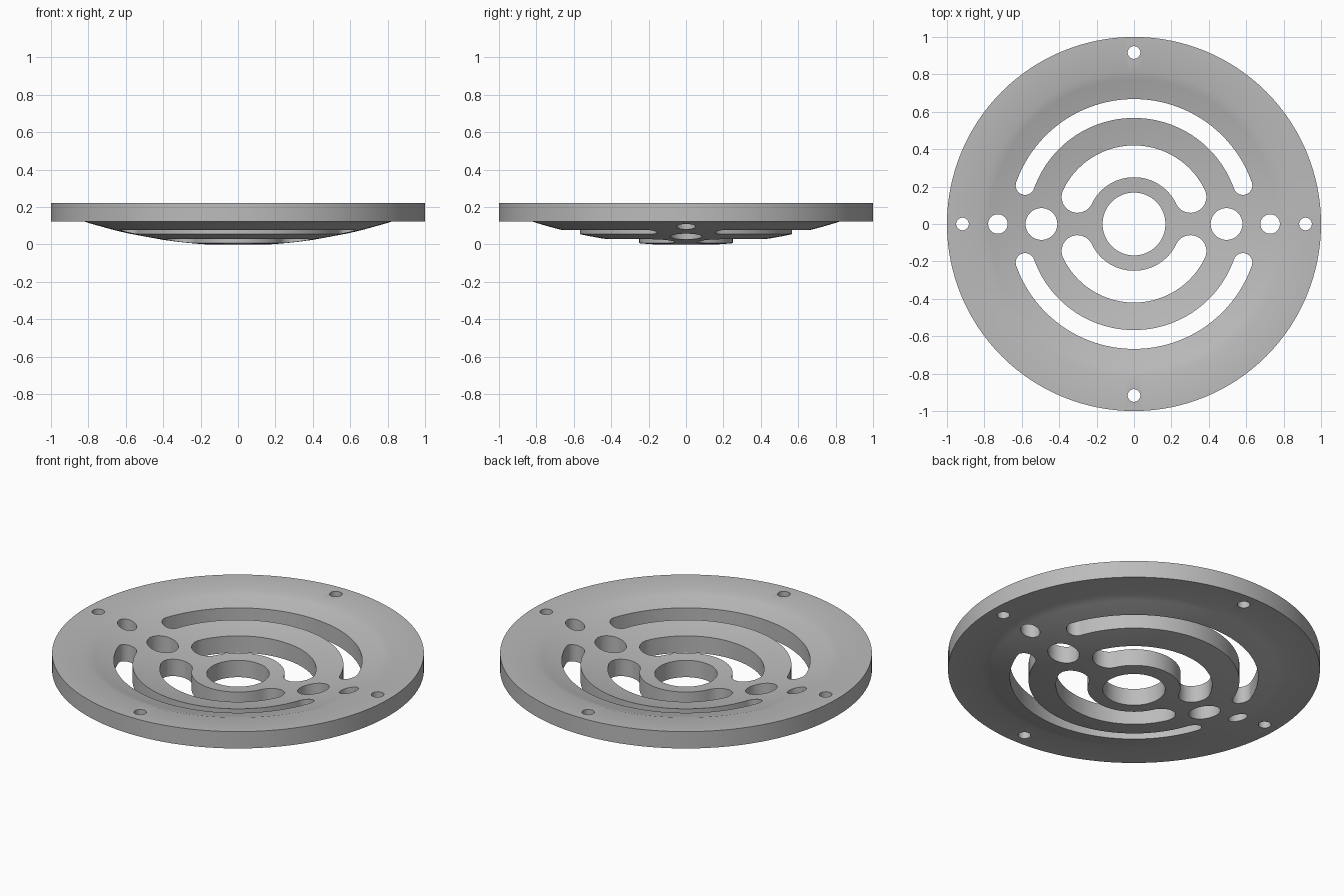
import bpy, bmesh
from math import sin, cos, pi, radians, sqrt, atan2

cube = bpy.data.objects.get("Cube")
if cube:
    bpy.data.objects.remove(cube, do_unlink=True)

SEGMENTS = 128
DISH_EDGE, HUB_HOLE, THICKNESS = 0.82, 0.168, 0.1
SPHERE = 2.72


def make_object(name, bm):
    bmesh.ops.recalc_face_normals(bm, faces=bm.faces[:])
    mesh = bpy.data.meshes.new(name)
    bm.to_mesh(mesh)
    bm.free()
    obj = bpy.data.objects.new(name, mesh)
    bpy.context.collection.objects.link(obj)
    return obj


def dish(r):
    """Height of the spherical underside, touching the ground at the hub hole."""
    return sqrt(SPHERE**2 - HUB_HOLE**2) - sqrt(SPHERE**2 - r * r)


def revolve(name, profile):
    """Spin a closed (radius, height) profile around the z axis."""
    bm = bmesh.new()
    rings = []
    for i in range(SEGMENTS):
        a = 2 * pi * i / SEGMENTS
        rings.append([bm.verts.new((r * cos(a), r * sin(a), z)) for r, z in profile])
    n = len(profile)
    for i in range(SEGMENTS):
        a, b = rings[i], rings[(i + 1) % SEGMENTS]
        for j in range(n):
            k = (j + 1) % n
            bm.faces.new((a[j], b[j], b[k], a[k]))
    return make_object(name, bm)


def prism(bm, outline):
    """Upright cutter through the whole plate."""
    face = bm.faces.new([bm.verts.new((x, y, -0.2)) for x, y in outline])
    ext = bmesh.ops.extrude_face_region(bm, geom=[face])
    verts = [v for v in ext["geom"] if isinstance(v, bmesh.types.BMVert)]
    bmesh.ops.translate(bm, verts=verts, vec=(0, 0, 0.7))


def arc(cx, cy, r, start, end, steps):
    return [(cx + r * cos(start + (end - start) * i / steps),
             cy + r * sin(start + (end - start) * i / steps)) for i in range(steps + 1)]


def slot(bm, inner, outer, angle, side):
    """Curved slot with rounded ends; side is 1 for the back, -1 for the front."""
    mid, cap = (inner + outer) / 2, (outer - inner) / 2
    a, b = angle, pi - angle
    pts = arc(0, 0, outer, a, b, 56)
    pts += arc(mid * cos(b), mid * sin(b), cap, b, b + pi, 16)[1:-1]
    pts += arc(0, 0, inner, b, a, 56)
    pts += arc(mid * cos(a), mid * sin(a), cap, a + pi, a + 2 * pi, 16)[1:-1]
    prism(bm, [(x, y * side) for x, y in pts])


# Dished plate with a flat rim and a central hole
rim_z = dish(DISH_EDGE)
steps = 14
radii = [HUB_HOLE + (DISH_EDGE - HUB_HOLE) * i / steps for i in range(steps + 1)]
under = [(r, dish(r)) for r in radii] + [(1, rim_z)]
top = [(r, z + THICKNESS) for r, z in reversed(under)]
plate = revolve("dished_plate", under + top)

# Slots and drilled holes
bm = bmesh.new()
for side in (1, -1):
    slot(bm, 0.567, 0.668, radians(19.5), side)
    slot(bm, 0.25, 0.42, radians(25.6), side)
    for distance, radius in ((0.917, 0.034), (0.728, 0.052), (0.495, 0.085)):
        prism(bm, arc(side * distance, 0, radius, 0, 2 * pi, 40)[:-1])
    prism(bm, arc(0, side * 0.917, 0.034, 0, 2 * pi, 40)[:-1])
cutter = make_object("slot_cutter", bm)
cutter.hide_render = True

cut = plate.modifiers.new("slots", "BOOLEAN")
cut.operation = "DIFFERENCE"
cut.solver = "EXACT"
cut.object = cutter
bpy.ops.object.select_all(action="DESELECT")
plate.select_set(True)
bpy.context.view_layer.objects.active = plate
bpy.ops.object.modifier_apply(modifier=cut.name)
bpy.data.objects.remove(cutter, do_unlink=True)

# Plain grey metal
grey = (0.5, 0.5, 0.5, 1)
metal = bpy.data.materials.new("grey_metal")
metal.use_nodes = True
metal.diffuse_color = grey
metal.node_tree.nodes["Principled BSDF"].inputs["Base Color"].default_value = grey
plate.data.materials.clear()
plate.data.materials.append(metal)
bpy.ops.object.shade_smooth_by_angle(angle=radians(30))
# Keep the bend between dish and rim soft only within each surface
plate.data.update()
